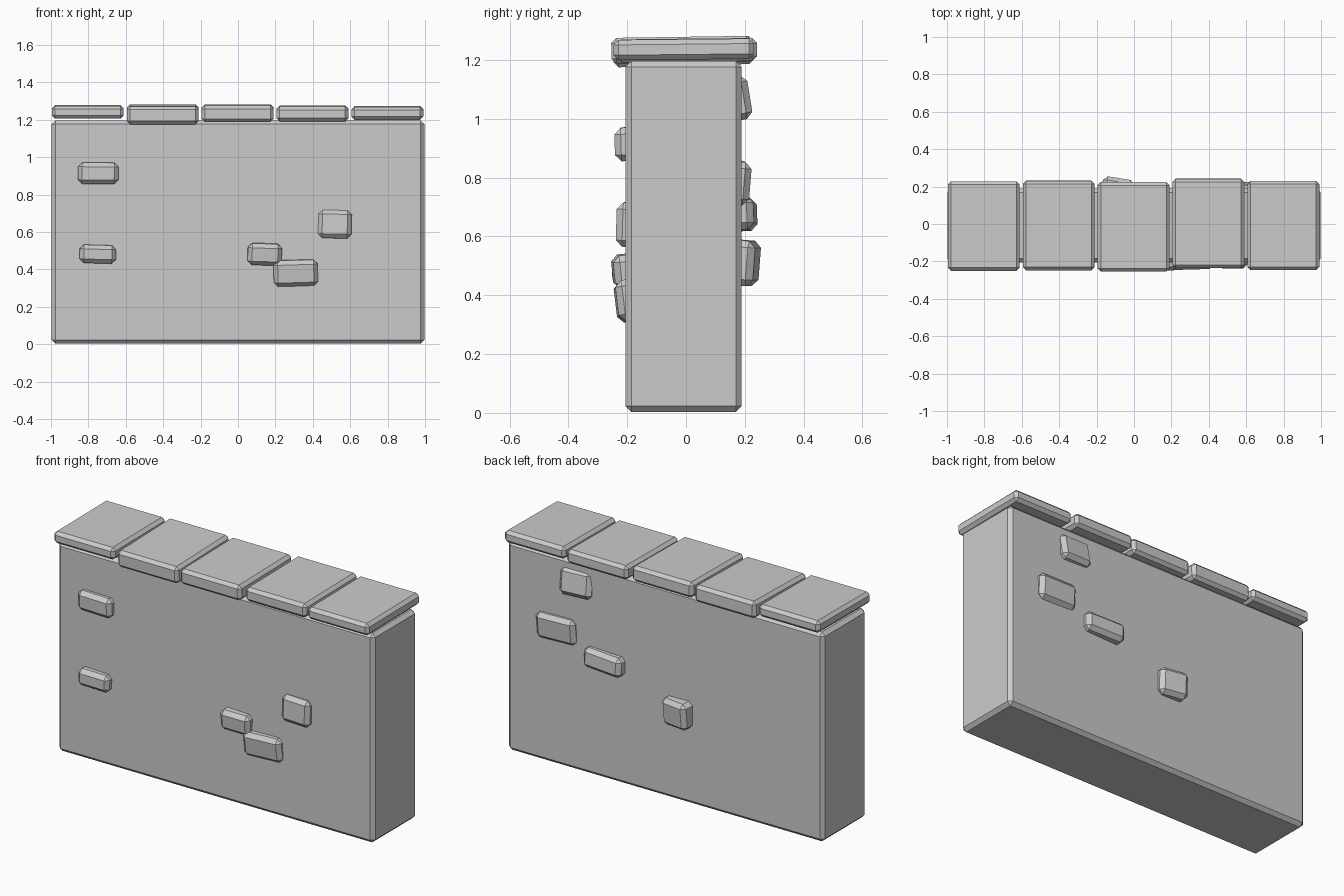
import bpy, bmesh
from mathutils import Euler


def block(name, center, size, rot=(0, 0, 0), chamfer=0.02, segments=1):
    """Chamfered box with flat faces."""
    bm = bmesh.new()
    bmesh.ops.create_cube(bm, size=1)
    bmesh.ops.scale(bm, vec=size, verts=bm.verts)
    bmesh.ops.bevel(bm, geom=bm.edges[:], offset=chamfer, offset_type='OFFSET',
                    segments=segments, profile=0.5, affect='EDGES')
    bmesh.ops.rotate(bm, verts=bm.verts, matrix=Euler(rot).to_matrix())
    bmesh.ops.translate(bm, verts=bm.verts, vec=center)
    mesh = bpy.data.meshes.new(name)
    bm.to_mesh(mesh)
    bm.free()
    ob = bpy.data.objects.new(name, mesh)
    bpy.context.collection.objects.link(ob)
    return ob


# Wall body
block("wall_body", (0, -0.008, 0.6), (1.994, 0.395, 1.194), chamfer=0.02)

# Cap stones: x, y, bottom z, top z, tilt about x
caps = [(-0.803, -0.011, 1.207, 1.276, 0.008),
        (-0.402, -0.008, 1.181, 1.277, 0.025),
        (-0.002, -0.015, 1.191, 1.279, 0.015),
        (0.398, 0.003, 1.194, 1.273, 0.012),
        (0.799, -0.008, 1.202, 1.271, 0.010)]
for i, (x, y, z0, z1, tilt) in enumerate(caps):
    block(f"cap_stone_{i + 1}", (x, y, (z0 + z1) / 2),
          (0.384, 0.478, z1 - z0), (tilt, 0, 0), 0.017)

# Protruding stones: x, z, width, height, outer y, rotation
depth = 0.14
front = [(-0.746, 0.915, 0.216, 0.114, -0.241, (0.03, 0.01, -0.02)),
         (-0.751, 0.482, 0.194, 0.098, -0.249, (0.02, 0.03, 0.03)),
         (0.141, 0.484, 0.182, 0.116, -0.248, (0.10, 0.03, 0.05)),
         (0.307, 0.385, 0.236, 0.140, -0.238, (0.12, -0.03, 0.03)),
         (0.519, 0.640, 0.178, 0.150, -0.236, (-0.03, 0.02, -0.02))]
back = [(0.560, 1.068, 0.195, 0.150, 0.215, (0.16, 0.03, 0.04)),
        (0.683, 0.785, 0.245, 0.148, 0.217, (-0.08, 0.02, 0.02)),
        (0.373, 0.676, 0.245, 0.112, 0.236, (0.04, -0.03, -0.06)),
        (-0.091, 0.512, 0.168, 0.154, 0.242, (-0.08, 0.01, -0.16))]
for side, stones, sgn in (("front", front, -1), ("back", back, 1)):
    for i, (x, z, w, h, y, rot) in enumerate(stones):
        block(f"{side}_stone_{i + 1}", (x, y - sgn * depth / 2, z),
              (w, depth, h), rot, 0.022)
